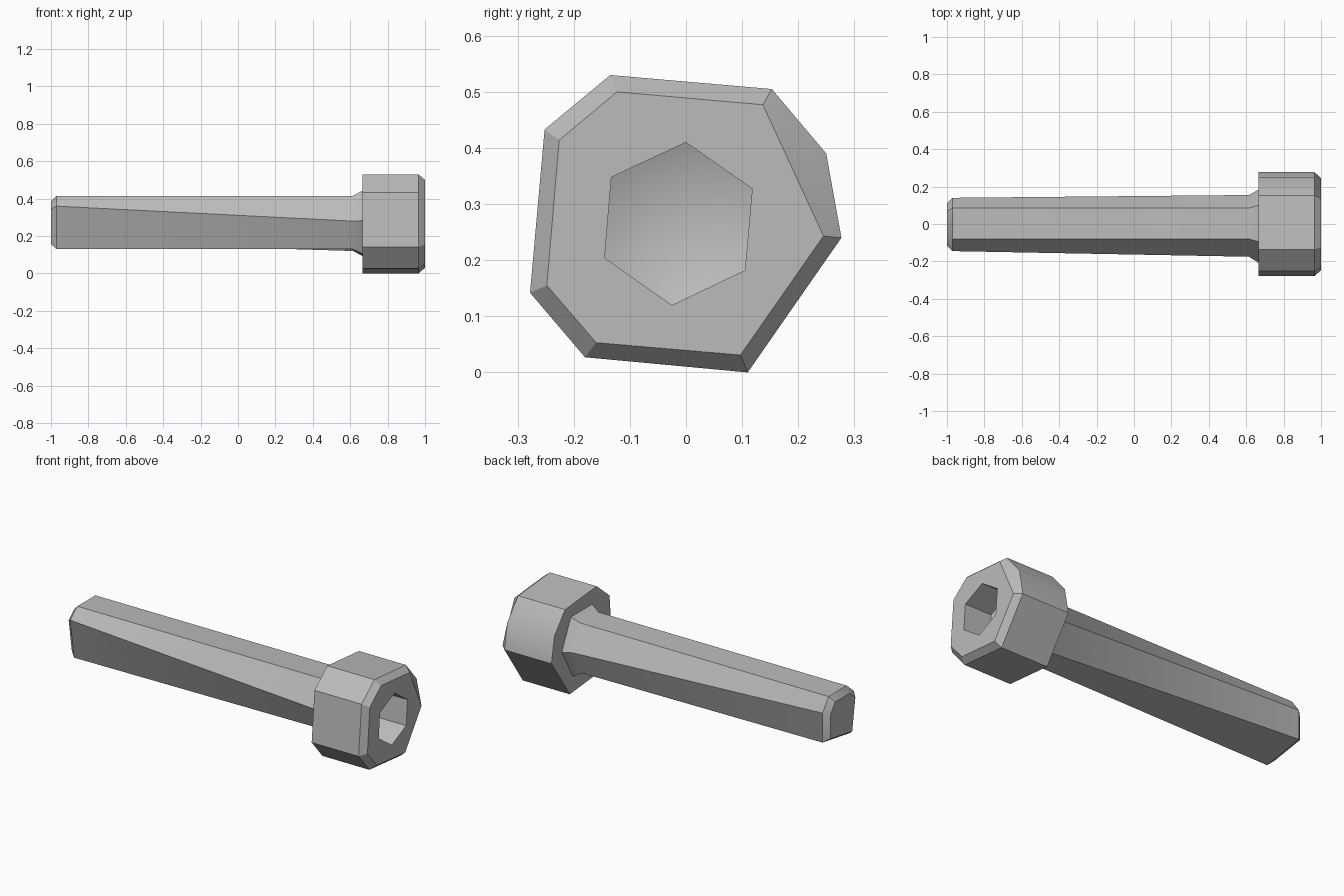
import bpy, bmesh, math
from mathutils import Vector

old = bpy.data.objects.get("Cube")
if old:
    bpy.data.objects.remove(old, do_unlink=True)

steel = bpy.data.materials.new("grey steel")
steel.use_nodes = True
steel.diffuse_color = (0.5, 0.5, 0.5, 1)
steel.node_tree.nodes["Principled BSDF"].inputs["Base Color"].default_value = (0.5, 0.5, 0.5, 1)

AXIS = Vector((0, 0.265))  # bolt axis in (y, z)


def scaled(section, factor):
    """Scale a (y, z) section about the bolt axis."""
    return [AXIS + (Vector(p) - AXIS) * factor for p in section]


def loft(name, rings, tip=None):
    """Skin (x, section) rings along x; tip turns the first cap into a cone."""
    bm = bmesh.new()
    loops = [[bm.verts.new((x, p[0], p[1])) for p in sec] for x, sec in rings]
    for a, b in zip(loops, loops[1:]):
        for i in range(len(a)):
            j = (i + 1) % len(a)
            bm.faces.new((a[i], a[j], b[j], b[i]))
    first = bm.faces.new(loops[0])
    bm.faces.new(loops[-1])
    if tip is not None:
        centre = bmesh.ops.poke(bm, faces=[first])["verts"][0]
        centre.co.x = tip
    bmesh.ops.recalc_face_normals(bm, faces=bm.faces)
    mesh = bpy.data.meshes.new(name)
    bm.to_mesh(mesh)
    bm.free()
    mesh.materials.append(steel)
    obj = bpy.data.objects.new(name, mesh)
    bpy.context.collection.objects.link(obj)
    return obj


def activate(obj):
    bpy.ops.object.select_all(action='DESELECT')
    obj.select_set(True)
    bpy.context.view_layer.objects.active = obj


# Head: faceted block with a chamfered front rim
outer = [(-.135, .53), (.153, .505), (.25, .39), (.277, .24),
         (.11, 0), (-.18, .027), (-.278, .142), (-.252, .433)]
rim = [(-.123, .5), (.137, .477), (.191, .36), (.245, .243),
       (.097, .031), (-.16, .053), (-.248, .155), (-.226, .414)]
head = loft("head", [(.665, outer), (.965, outer), (1, rim)])

# Hexagonal key socket with a drilled conical floor
hexagon = [(0, .41), (.118, .327), (.105, .182),
           (-.025, .12), (-.145, .204), (-.133, .348)]
cutter = loft("socket_cutter", [(.83, hexagon), (1.1, hexagon)], tip=.77)
cutter.hide_render = True
activate(head)
cut = head.modifiers.new("socket", 'BOOLEAN')
cut.operation = 'DIFFERENCE'
cut.solver = 'EXACT'
cut.object = cutter
bpy.ops.object.modifier_apply(modifier=cut.name)
bpy.data.objects.remove(cutter, do_unlink=True)

# Shank: six-sided, slightly twisted, chamfered end and flared neck
end = [(-.08, .415), (.085, .415), (.14, .34),
       (.14, .17), (-.11, .13), (-.145, .36)]
neck = [(-.08, .415), (.085, .415), (.155, .27),
        (.07, .12), (-.09, .13), (-.175, .28)]
shank = loft("shank", [(-1, scaled(end, .8)), (-.97, end), (.615, neck),
                       (.67, scaled(neck, 1.2))])

for part in (head, shank):
    activate(part)
    bpy.ops.object.shade_smooth_by_angle(angle=math.radians(30))
